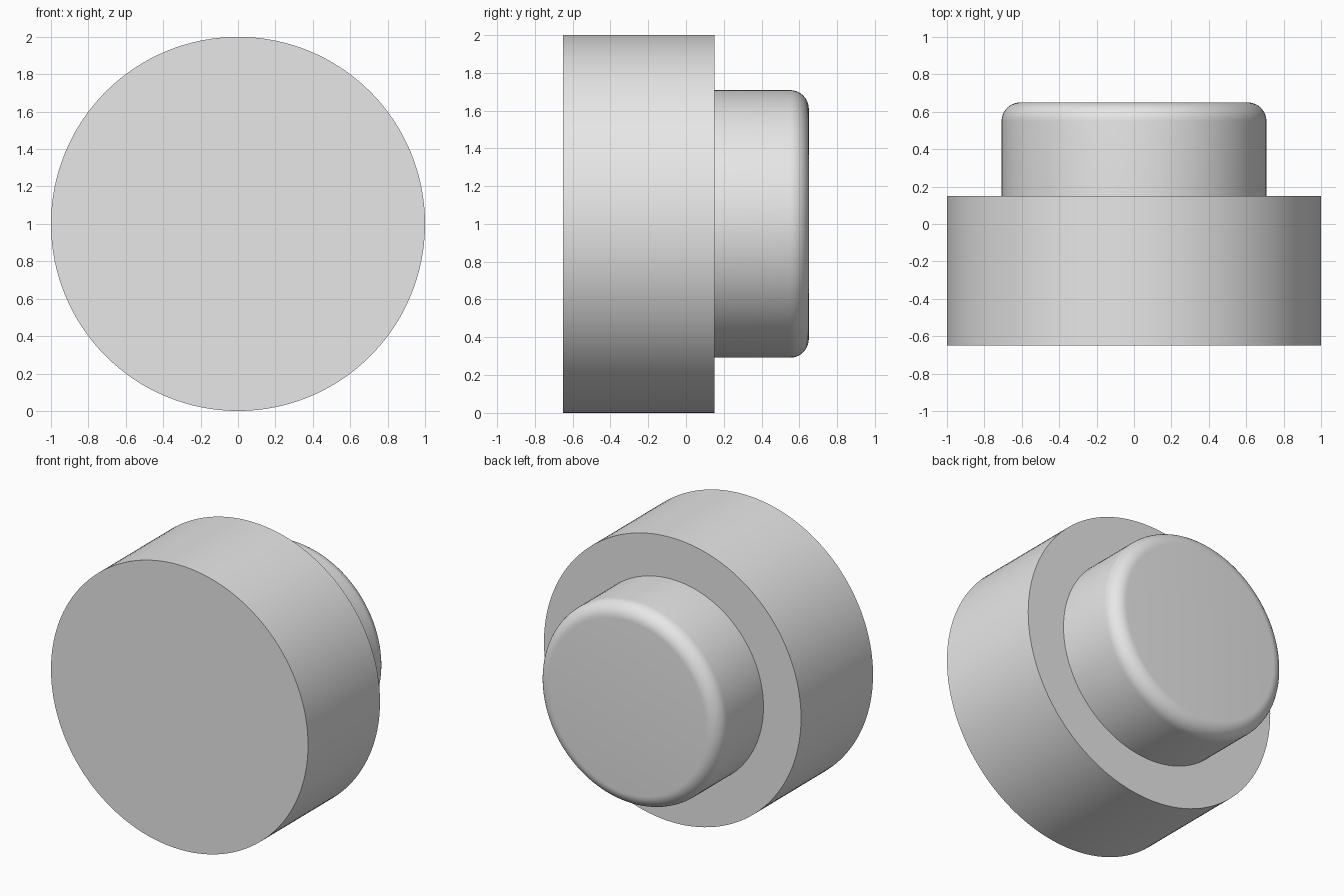
import bpy
import bmesh
from math import radians
from mathutils import Matrix

SEGMENTS = 128
CENTRE_Z = 1.0

default_cube = bpy.data.objects.get("Cube")
if default_cube:
    bpy.data.objects.remove(default_cube, do_unlink=True)

# Single plain grey material
grey = bpy.data.materials.new("light_grey")
grey.use_nodes = True
colour = (0.8, 0.8, 0.8, 1.0)
grey.diffuse_color = colour
grey.node_tree.nodes["Principled BSDF"].inputs["Base Color"].default_value = colour


def disc(name, radius, y_front, y_back, fillet=0.0):
    """Cylinder along y, with an optional rounded rim at the back."""
    bm = bmesh.new()
    length = y_back - y_front
    bmesh.ops.create_cone(bm, cap_ends=True, segments=SEGMENTS,
                          radius1=radius, radius2=radius, depth=length)
    if fillet:
        rim = [e for e in bm.edges if all(v.co.z > 0 for v in e.verts)]
        bmesh.ops.bevel(bm, geom=rim, offset=fillet, offset_type='OFFSET',
                        segments=10, profile=0.5, affect='EDGES')
    bm.transform(Matrix.Rotation(radians(-90), 4, 'X'))
    mesh = bpy.data.meshes.new(name)
    bm.to_mesh(mesh)
    bm.free()
    mesh.materials.append(grey)
    obj = bpy.data.objects.new(name, mesh)
    obj.location = (0, (y_front + y_back) / 2, CENTRE_Z)
    bpy.context.collection.objects.link(obj)

    # Smooth the round walls, keep the flat caps crisp
    bpy.ops.object.select_all(action='DESELECT')
    obj.select_set(True)
    bpy.context.view_layer.objects.active = obj
    bpy.ops.object.shade_smooth_by_angle(angle=radians(30))
    return obj


# Wide front disc
disc("main_disc", 1.0, -0.65, 0.15)

# Narrower rear boss with a rounded rim, seated slightly into the disc
disc("rear_boss", 0.708, 0.13, 0.65, fillet=0.1)
